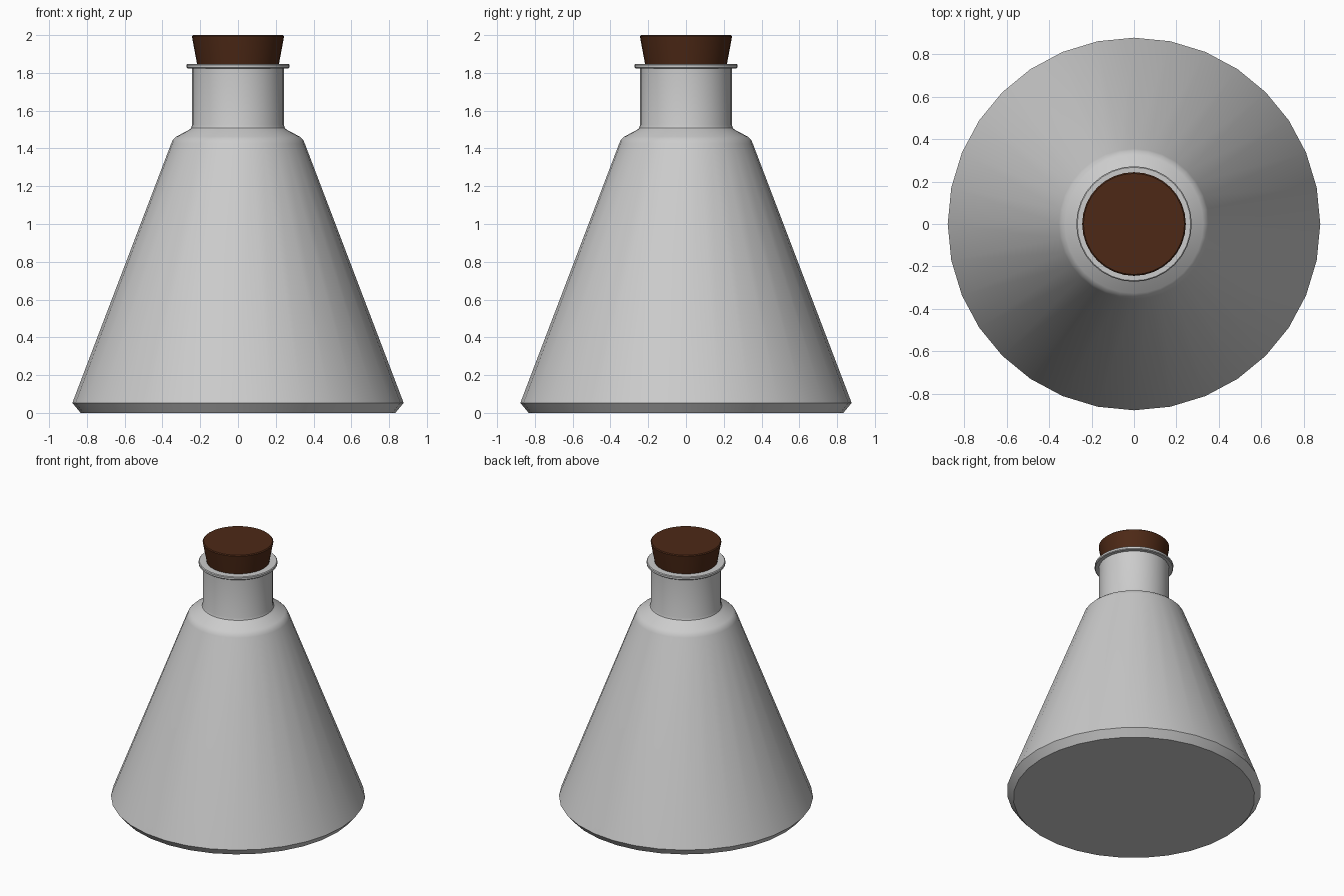
import bpy, bmesh
from math import radians, tau
from mathutils import Matrix

if "Cube" in bpy.data.objects:
    bpy.data.objects.remove(bpy.data.objects["Cube"])


def lathe(name, profile, steps=32, angle=30):
    """Spin an (r, z) profile around the z axis."""
    bm = bmesh.new()
    verts = [bm.verts.new((r, 0, z)) for r, z in profile]
    edges = [bm.edges.new(p) for p in zip(verts, verts[1:])]
    bmesh.ops.spin(bm, geom=verts + edges, cent=(0, 0, 0), axis=(0, 0, 1),
                   angle=tau, steps=steps, use_duplicate=False)
    bmesh.ops.remove_doubles(bm, verts=bm.verts, dist=0.0005)
    bmesh.ops.recalc_face_normals(bm, faces=bm.faces)
    mesh = bpy.data.meshes.new(name)
    bm.to_mesh(mesh)
    bm.free()
    obj = bpy.data.objects.new(name, mesh)
    bpy.context.collection.objects.link(obj)
    bpy.ops.object.select_all(action='DESELECT')
    obj.select_set(True)
    bpy.context.view_layer.objects.active = obj
    bpy.ops.object.shade_smooth_by_angle(angle=radians(angle))
    return obj


# Conical flask: base chamfer, cone, rounded shoulder, neck, lip, inner wall
flask = [
    (0, 0), (0.833, 0), (0.877, 0.053),
    (0.354, 1.425), (0.345, 1.445), (0.326, 1.463),
    (0.262, 1.497), (0.248, 1.508), (0.243, 1.525),
    (0.243, 1.824), (0.267, 1.824), (0.272, 1.829), (0.272, 1.843), (0.267, 1.848),
    (0.218, 1.848), (0.215, 1.84), (0.215, 1.52), (0.235, 1.485), (0.32, 1.43),
    (0.84, 0.06), (0.82, 0.03), (0, 0.03),
]
lathe("flask", flask)

# Tapered cork seated in the neck
cork = lathe("cork_stopper", [(0, 1.73), (0.195, 1.73), (0.217, 1.848),
                              (0.243, 1.988), (0.244, 1.994), (0.238, 2.0), (0, 2.0)])
mat = bpy.data.materials.new("cork_brown")
mat.diffuse_color = (0.075, 0.022, 0.008, 1)
mat.use_nodes = True
mat.node_tree.nodes["Principled BSDF"].inputs["Base Color"].default_value = mat.diffuse_color
cork.data.materials.append(mat)
